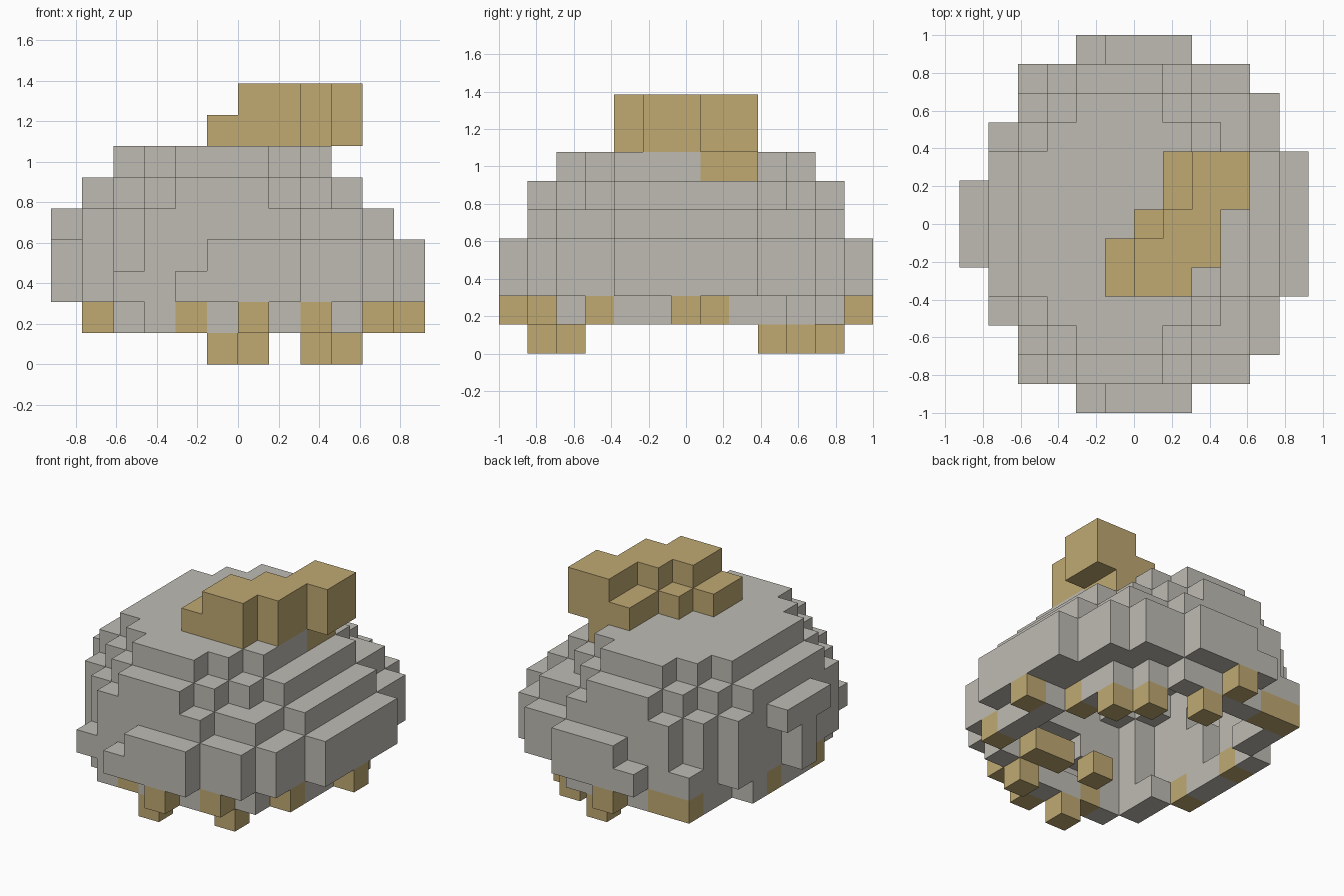
import bpy
import bmesh
from mathutils import Vector

if "Cube" in bpy.data.objects:
    bpy.data.objects.remove(bpy.data.objects["Cube"])

U = 2 / 13                      # size of one block
NX, NY = 12, 13                 # blocks across x and y


def material(name, rgb):
    m = bpy.data.materials.new(name)
    m.diffuse_color = (*rgb, 1)
    m.use_nodes = True
    m.node_tree.nodes["Principled BSDF"].inputs["Base Color"].default_value = m.diffuse_color
    return m


GREY = material("stone grey", (0.52, 0.50, 0.455))
TAN = material("dull tan", (0.525, 0.40, 0.17))

# Body layers: first row, then (first, last) block in x for each row up to the
# middle one; the back half mirrors the front half (layer 1 lists every row)
SIDE = [(2, 10), (1, 10), (1, 11), (1, 11), (0, 11)]
LAYERS = {
    0: (1, [(4, 7), (3, 8), (2, 9), (1, 10), (1, 10), (1, 10)]),
    1: (1, [(3, 8), (2, 9), (2, 10), (1, 10), (1, 10), (1, 10),
            (1, 9), (1, 9), (2, 9), (2, 8), (2, 7)]),
    2: (0, [(4, 7), (2, 9)] + SIDE),
    3: (0, [(5, 7), (3, 9)] + SIDE),
    4: (1, [(3, 7), (2, 9), (1, 9), (1, 10), (0, 10), (0, 10)]),
    5: (1, [(4, 6), (3, 7), (2, 8), (1, 9), (1, 9), (1, 9)]),
    6: (2, [(4, 6), (3, 7), (2, 8), (2, 8), (2, 8)]),
}


def fill_layer(k):
    start, rows = LAYERS[k]
    mirrored = len(rows) < 8
    cells = set()
    for n, (lo, hi) in enumerate(rows):
        for j in {start + n, NY - 1 - start - n} if mirrored else {start + n}:
            cells |= {(i, j, k) for i in range(lo, hi + 1)}
    return cells


def at_height(k, pairs):
    return {(i, j, k) for i, j in pairs}


DIRS = [(1, 0, 0), (-1, 0, 0), (0, 1, 0), (0, -1, 0), (0, 0, 1), (0, 0, -1)]


def step(c, d):
    return (c[0] + d[0], c[1] + d[1], c[2] + d[2])


# Hollow shell, open underneath; layer 0 only shapes the opening
solid = set().union(*(fill_layer(k) for k in LAYERS))
shell = {c for c in solid if c[2] > 0 and
         not all(step(c, d) in solid for d in DIRS)}
shell |= at_height(1, [(8, 2)])

# Tan blocks in the lower rim
rim = at_height(1, [(6, 0), (4, 1), (8, 1), (5, 3), (7, 3), (8, 3),
                    (10, 3), (1, 4), (11, 6), (1, 7), (9, 7), (2, 11),
                    (3, 11), (5, 12)])

# Feet
feet = at_height(0, [(5, 1), (8, 2), (9, 9), (8, 10), (6, 11)])

# Diagonal growth on the top, with a low step along its left edge
high = [(6, 4), (7, 4), (6, 5), (7, 5), (8, 5), (7, 6), (8, 6),
        (8, 7), (9, 7), (8, 8), (9, 8)]
low = [(5, 4), (5, 5), (6, 6), (7, 7), (7, 8)]
crest = at_height(8, high) | at_height(7, high + low)
crest |= at_height(6, [(8, 7), (8, 8)])

shell -= rim | crest
everything = shell | rim | feet | crest


def build(name, cells, mat):
    """Make the outer faces of a group of blocks as one object."""
    bm = bmesh.new()
    verts = {}

    def vert(p):
        key = tuple(round(v) for v in p)
        if key not in verts:
            verts[key] = bm.verts.new(((key[0] - NX / 2) * U,
                                       (key[1] - NY / 2) * U, key[2] * U))
        return verts[key]

    for c in sorted(cells):
        mid = Vector(c) + Vector((0.5, 0.5, 0.5))
        for d in DIRS:
            if step(c, d) in everything:
                continue
            n = Vector(d)
            a = Vector((d[1], d[2], d[0]))
            b = n.cross(a)
            corners = [(-1, -1), (1, -1), (1, 1), (-1, 1)]
            bm.faces.new([vert(mid + (n + a * s + b * t) / 2)
                          for s, t in corners])
    mesh = bpy.data.meshes.new(name)
    bm.to_mesh(mesh)
    bm.free()
    mesh.materials.append(mat)
    obj = bpy.data.objects.new(name, mesh)
    bpy.context.collection.objects.link(obj)
    return obj


build("body_shell", shell, GREY)
build("rim_blocks", rim, TAN)
build("feet", feet, TAN)
build("top_crest", crest, TAN)
